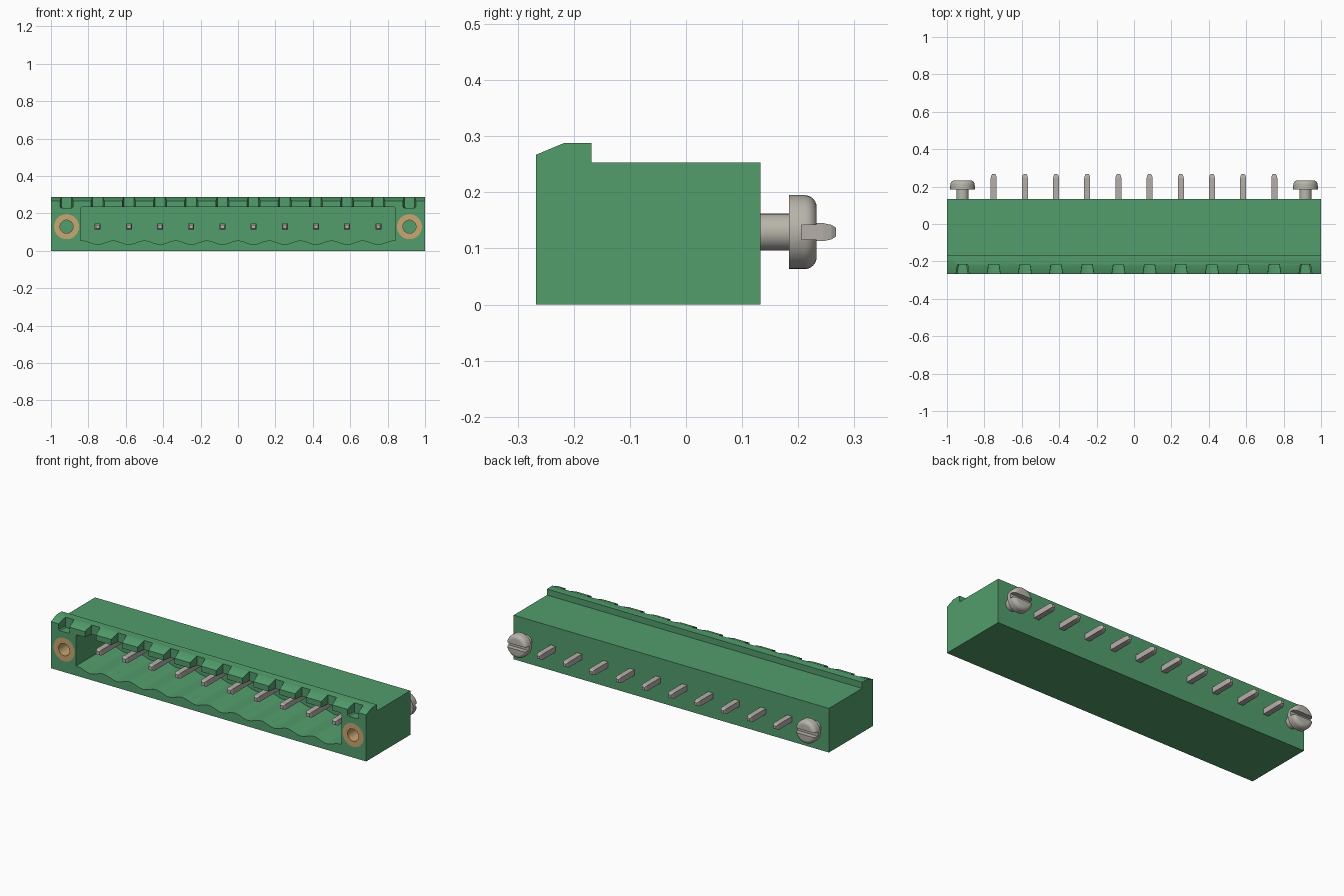
import bpy, bmesh, math
from mathutils import Vector

if "Cube" in bpy.data.objects:
    bpy.data.objects.remove(bpy.data.objects["Cube"])

PITCH = 1 / 6
AXIS_Z = 0.129
FRONT, BACK = -0.267, 0.133


def material(name, color, rough=0.5):
    m = bpy.data.materials.new(name)
    m.diffuse_color = (*color, 1)
    m.use_nodes = True
    b = m.node_tree.nodes["Principled BSDF"]
    b.inputs["Base Color"].default_value = (*color, 1)
    b.inputs["Roughness"].default_value = rough
    return m


GREEN = material("green plastic", (0.085, 0.34, 0.15))
BRASS = material("brass", (0.58, 0.38, 0.17))
STEEL = material("screw steel", (0.48, 0.46, 0.41))
TIN = material("tinned pin", (0.46, 0.43, 0.40))


def loft(bm, rings, closed=False):
    """Skin equal-length rings of points; cap the ends unless closed."""
    vs = [[bm.verts.new(p) for p in r] for r in rings]
    n = len(vs[0])
    pairs = list(zip(vs, vs[1:])) + ([(vs[-1], vs[0])] if closed else [])
    for a, b in pairs:
        for i in range(n):
            j = (i + 1) % n
            bm.faces.new((a[i], a[j], b[j], b[i]))
    if not closed:
        bm.faces.new(vs[0])
        bm.faces.new(vs[-1])


def finish(bm, name, mat, smooth=True):
    bmesh.ops.recalc_face_normals(bm, faces=bm.faces[:])
    me = bpy.data.meshes.new(name)
    bm.to_mesh(me)
    bm.free()
    me.materials.append(mat)
    ob = bpy.data.objects.new(name, me)
    bpy.context.collection.objects.link(ob)
    if smooth:
        activate(ob)
        bpy.ops.object.shade_smooth_by_angle(angle=math.radians(30))
    return ob


def activate(ob):
    bpy.ops.object.select_all(action='DESELECT')
    ob.select_set(True)
    bpy.context.view_layer.objects.active = ob


def cut(ob, cutter):
    """Subtract the cutter and throw it away."""
    mod = ob.modifiers.new("cut", 'BOOLEAN')
    mod.operation = 'DIFFERENCE'
    mod.solver = 'EXACT'
    mod.object = cutter
    activate(ob)
    bpy.ops.object.modifier_apply(modifier=mod.name)
    bpy.data.objects.remove(cutter)


def circle(x, y, r, n=32):
    return [(x + r * math.cos(2 * math.pi * i / n), y,
             AXIS_Z + r * math.sin(2 * math.pi * i / n)) for i in range(n)]


def square(x, y, h):
    return [(x - h, y, AXIS_Z - h), (x + h, y, AXIS_Z - h),
            (x + h, y, AXIS_Z + h), (x - h, y, AXIS_Z + h)]


def box(bm, x, w, y0, y1, z0, z1):
    loft(bm, [[(x - w, y, z0), (x + w, y, z0), (x + w, y, z1), (x - w, y, z1)]
              for y in (y0, y1)])


# Housing: side profile with the raised front ridge, drawn across the width
side = [(FRONT, 0), (BACK, 0), (BACK, 0.253), (-0.168, 0.253),
        (-0.168, 0.288), (-0.217, 0.288), (FRONT, 0.267)]
bm = bmesh.new()
loft(bm, [[(x, y, z) for y, z in side] for x in (-1, 1)])
housing = finish(bm, "housing", GREEN, smooth=False)

# Socket opening with a scalloped floor
W, N = 0.842, 160
opening = [(-W + 2 * W * i / N) for i in range(N + 1)]
opening = [(x, 0.045 + 0.010 * math.cos(12 * math.pi * x)) for x in opening]
opening += [(W, 0.227), (W - 0.008, 0.235), (-W + 0.008, 0.235), (-W, 0.227)]
bm = bmesh.new()
loft(bm, [[(x, y, z) for x, z in opening] for y in (FRONT - 0.05, 0.05)])
cut(housing, finish(bm, "socket_cutter", GREEN, False))

# Coding notches along the ridge, narrowing towards the back
bm = bmesh.new()
for i in range(12):
    x = (i - 5.5) * PITCH
    rings = []
    for y, w in ((FRONT - 0.02, 0.038), (-0.216, 0.027)):
        rings.append([(x - w, y, 0.32), (x - w, y, 0.236), (x - w + 0.006, y, 0.23),
                      (x + w - 0.006, y, 0.23), (x + w, y, 0.236), (x + w, y, 0.32)])
    loft(bm, rings)
cut(housing, finish(bm, "notch_cutter", GREEN, False))

# Round seats for the threaded bushings
bm = bmesh.new()
for s in (-1, 1):
    loft(bm, [circle(s * 5.5 * PITCH, y, 0.067) for y in (FRONT - 0.05, 0.0)])
cut(housing, finish(bm, "seat_cutter", GREEN, False))
activate(housing)
bpy.ops.object.shade_smooth_by_angle(angle=math.radians(30))

# Contact pins with tapered tips at both ends
for i in range(10):
    x = (i - 4.5) * PITCH
    bm = bmesh.new()
    loft(bm, [square(x, y, h) for y, h in
              ((-0.20, 0.010), (-0.188, 0.016), (0.245, 0.016),
               (0.259, 0.013), (0.267, 0.008))])
    finish(bm, f"contact_pin_{i + 1}", TIN, smooth=False)

# Flange hardware on both ends: brass bushing at the front, slotted screw behind
for side_name, s in (("right", -1), ("left", 1)):
    x = s * 5.5 * PITCH
    bm = bmesh.new()
    loft(bm, [circle(x, y, r) for r, y in
              ((0.067, FRONT), (0.067, 0.0), (0.035, 0.0), (0.035, FRONT))], closed=True)
    finish(bm, f"bushing_{side_name}", BRASS)

    # Shaft, flat underside, then a rounded head edge
    lathe = [(0.033, 0.10), (0.033, 0.184), (0.066, 0.184)]
    for k in range(7):
        a = math.radians(15 * k)
        lathe.append((0.044 + 0.022 * math.cos(a), 0.211 + 0.022 * math.sin(a)))
    bm = bmesh.new()
    loft(bm, [circle(x, y, r) for r, y in lathe])
    screw = finish(bm, f"screw_{side_name}", STEEL, smooth=False)
    bm = bmesh.new()
    box(bm, x, 0.1, 0.206, 0.26, AXIS_Z - 0.013, AXIS_Z + 0.013)
    cut(screw, finish(bm, "slot_cutter", STEEL, False))
    activate(screw)
    bpy.ops.object.shade_smooth_by_angle(angle=math.radians(30))
